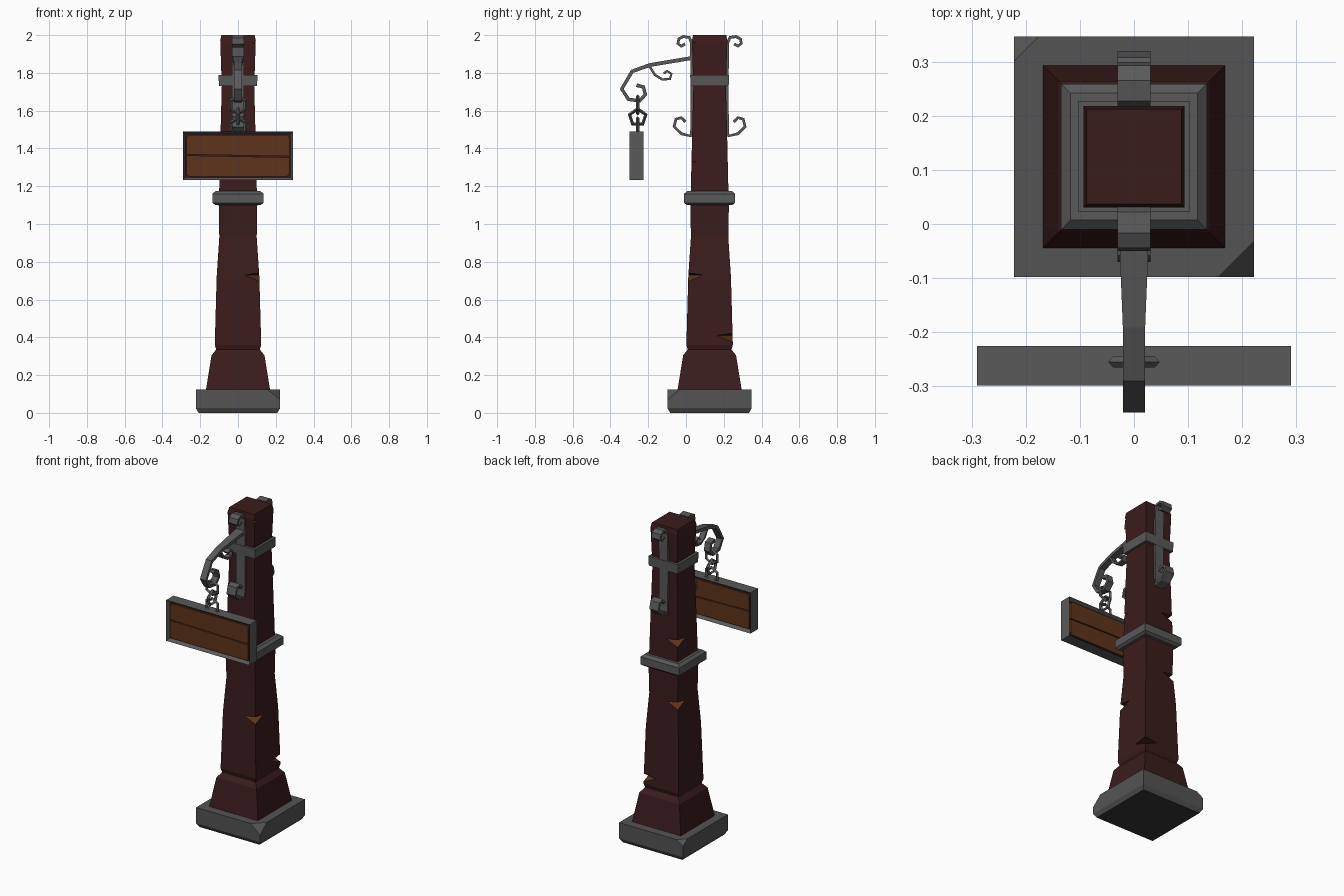
import bpy, bmesh, math
from mathutils import Vector, Matrix

if "Cube" in bpy.data.objects:
    bpy.data.objects.remove(bpy.data.objects["Cube"])

CY = 0.125  # post axis


def material(name, rgb):
    m = bpy.data.materials.new(name)
    m.use_nodes = True
    m.diffuse_color = (*rgb, 1)
    m.node_tree.nodes["Principled BSDF"].inputs["Base Color"].default_value = (*rgb, 1)
    return m


WOOD = material("dark red wood", (0.044, 0.0115, 0.012))
RAW = material("raw brown wood", (0.113, 0.034, 0.011))
GREY = material("grey iron", (0.1, 0.1, 0.1))
STONE = material("grey stone", (0.088, 0.088, 0.088))
UNDER = material("dark underside stone", (0.035, 0.035, 0.035))


def finish(name, bm, *mats):
    bmesh.ops.recalc_face_normals(bm, faces=bm.faces)
    me = bpy.data.meshes.new(name)
    bm.to_mesh(me)
    bm.free()
    for m in mats:
        me.materials.append(m)
    ob = bpy.data.objects.new(name, me)
    bpy.context.collection.objects.link(ob)
    return ob


def loft(rings):
    """Closed solid through a list of vertex rings."""
    bm = bmesh.new()
    vs = [[bm.verts.new(p) for p in r] for r in rings]
    n = len(vs[0])
    for a, b in zip(vs, vs[1:]):
        for i in range(n):
            j = (i + 1) % n
            bm.faces.new((a[i], a[j], b[j], b[i]))
    bm.faces.new(vs[0])
    bm.faces.new(vs[-1])
    return bm


def square_tower(profile):
    """Square section solid around the post axis from (height, half width)."""
    signs = ((-1, -1), (1, -1), (1, 1), (-1, 1))
    return loft([[(sx * h, CY + sy * h, z) for sx, sy in signs] for z, h in profile])


def ribbon(name, path, width, thick=0.016):
    """Flat iron bar following a (y, z) path; width may vary along it."""
    pts = [Vector(p) for p in path]
    rings = []
    for i, p in enumerate(pts):
        t_in = (p - pts[max(i - 1, 0)]).normalized()
        t_out = (pts[min(i + 1, len(pts) - 1)] - p).normalized()
        t = (t_in + t_out).normalized()
        n = Vector((-t.y, t.x)) * thick / 2
        w = width(p.x) if callable(width) else width
        a, b = p + n, p - n
        rings.append([(-w, *a), (w, *a), (w, *b), (-w, *b)])
    return finish(name, loft(rings), GREY)


def box(name, size, loc, mat):
    bm = bmesh.new()
    bmesh.ops.create_cube(bm, size=1, matrix=Matrix.Translation(loc) @ Matrix.Diagonal((*size, 1)))
    return finish(name, bm, mat)


# Stone base with two chipped corners and a dark underside
bm = square_tower([(0, 0.208), (0.025, 0.223), (0.125, 0.223)])
for co, no in (((0.19, -0.065, 0.125), (1, -1, 1.2)), ((-0.2, 0.325, 0.125), (-1, 1, 1.6))):
    bmesh.ops.bisect_plane(bm, geom=bm.verts[:] + bm.edges[:] + bm.faces[:],
                           plane_co=co, plane_no=no, clear_outer=True)
    bmesh.ops.holes_fill(bm, edges=[e for e in bm.edges if e.is_boundary])
for f in bm.faces:
    f.material_index = 1 if f.calc_center_median().z < 0.001 else 0
finish("stone_base", bm, STONE, UNDER)

# Wooden plinth and shaft
finish("plinth", square_tower([(0.12, 0.17), (0.305, 0.14), (0.335, 0.116), (0.36, 0.11)]), WOOD)
post = finish("post", square_tower([
    (0.33, 0.114), (0.36, 0.123), (0.72, 0.113), (0.93, 0.099), (1.1, 0.102),
    (1.2, 0.099), (1.5, 0.092), (1.73, 0.086), (1.97, 0.094), (2.0, 0.088)]), WOOD, RAW)


def notch(sx, sy, z, half, reach):
    """Cut a wedge from one corner of the post, leaving raw wood on its lower face."""
    out = Vector((sx, sy, 0)).normalized()
    side = Vector((-out.y, out.x, 0)) * 0.3
    inner = Vector((sx * half, CY + sy * half, z)) - out * reach * 0.7
    high = inner + out * 0.2 + Vector((0, 0, 0.04))
    low = inner + out * 0.2 - Vector((0, 0, 0.12))
    bm = loft([[p + s for p in (inner, high, low)] for s in (-side, side)])
    for f in bm.faces:
        c = f.calc_center_median()
        f.material_index = 1 if len(f.verts) == 4 and c.z < z - 0.03 and (c - inner).dot(out) < 0.15 else 0
    cutter = finish("notch_cutter", bm, WOOD, RAW)
    cutter.hide_render = True
    mod = post.modifiers.new("notch", "BOOLEAN")
    mod.operation = "DIFFERENCE"
    mod.solver = "EXACT"
    mod.object = cutter
    bpy.context.view_layer.objects.active = post
    bpy.ops.object.modifier_apply(modifier=mod.name)
    bpy.data.objects.remove(cutter)


for spec in ((1, -1, 0.73, 0.113, 0.08), (1, 1, 0.41, 0.121, 0.085), (-1, 1, 0.91, 0.1, 0.075),
             (-1, 1, 1.3, 0.097, 0.08), (1, -1, 1.33, 0.096, 0.025), (1, -1, 1.96, 0.094, 0.02)):
    notch(*spec)

# Iron bands
finish("lower_band", square_tower([(1.1, 0.12), (1.112, 0.135), (1.16, 0.135), (1.175, 0.118)]), GREY)
finish("upper_band", square_tower([(1.73, 0.101), (1.79, 0.103)]), GREY)

# Curled straps on the front and the back, as (distance from axis, height)
strap = [(0.128, 1.54), (0.15, 1.563), (0.178, 1.555), (0.188, 1.515), (0.15, 1.478), (0.1, 1.466),
         (0.094, 1.5), (0.092, 1.75), (0.096, 1.96), (0.108, 1.988), (0.14, 1.992), (0.163, 1.98),
         (0.168, 1.955), (0.15, 1.942), (0.13, 1.953)]
for name, s in (("front_strap", -1), ("back_strap", 1)):
    ribbon(name, [(CY + s * d, z) for d, z in strap], 0.031)


# Hanging arm with its hook, and the small scroll below it
def arm_width(y):
    return 0.02 + 0.01 * min(max((y + 0.2) / 0.15, 0), 1)


ribbon("sign_arm", [(0.04, 1.88), (-0.19, 1.842), (-0.285, 1.808), (-0.34, 1.715), (-0.305, 1.66),
                    (-0.245, 1.652), (-0.215, 1.685), (-0.225, 1.725), (-0.262, 1.735)], arm_width, 0.02)
ribbon("arm_scroll", [(-0.195, 1.838), (-0.165, 1.79), (-0.125, 1.765), (-0.085, 1.768),
                      (-0.077, 1.795), (-0.1, 1.81), (-0.118, 1.797)], 0.018, 0.013)


# Chain links, alternating direction
def link(name, z, sides, turn):
    bpy.ops.mesh.primitive_torus_add(major_segments=sides, minor_segments=4, major_radius=0.045, minor_radius=0.01)
    ob = bpy.context.object
    ob.name = name
    stand = Matrix.Rotation(math.radians(90), 4, "X") @ Matrix.Rotation(math.radians(90), 4, "Z")
    ob.data.transform(Matrix.Translation((0, -0.256, z)) @ Matrix.Rotation(turn, 4, "Z") @ stand)
    ob.data.materials.append(GREY)


link("upper_chain_link", 1.63, 6, 0)
link("middle_chain_link", 1.565, 5, math.pi / 2)
link("lower_chain_link", 1.515, 6, 0)

# Sign frame, recessed on both faces
SY, SZ = -0.263, 1.3615
frame = box("sign_frame", (0.582, 0.074, 0.256), (0, SY, SZ), GREY)
frame.data.materials.append(WOOD)
bm = bmesh.new()
bm.from_mesh(frame.data)
panels = [f for f in bm.faces if abs(f.normal.y) > 0.9]
bmesh.ops.inset_individual(bm, faces=panels, thickness=0.018)
for f in panels:
    f.material_index = 1
    bmesh.ops.translate(bm, verts=f.verts[:], vec=f.normal * -0.022)
bm.to_mesh(frame.data)
bm.free()

# Two planks on each face, split by a slightly sloping gap
for side, s in (("front", -1), ("back", 1)):
    y0, y1 = SY + s * 0.01, SY + s * 0.026
    for name, edge, d in (("upper", 0.109, 0.003), ("lower", -0.109, -0.003)):
        w, c = 0.272, math.copysign(0.014, edge)
        outline = [(-w, d + 0.004), (w, d - 0.006), (w, edge - c), (w - 0.014, edge),
                   (0.014 - w, edge), (-w, edge - c)]
        finish(f"{side}_{name}_plank", loft([[(x, y, SZ + z) for x, z in outline] for y in (y0, y1)]), RAW)
